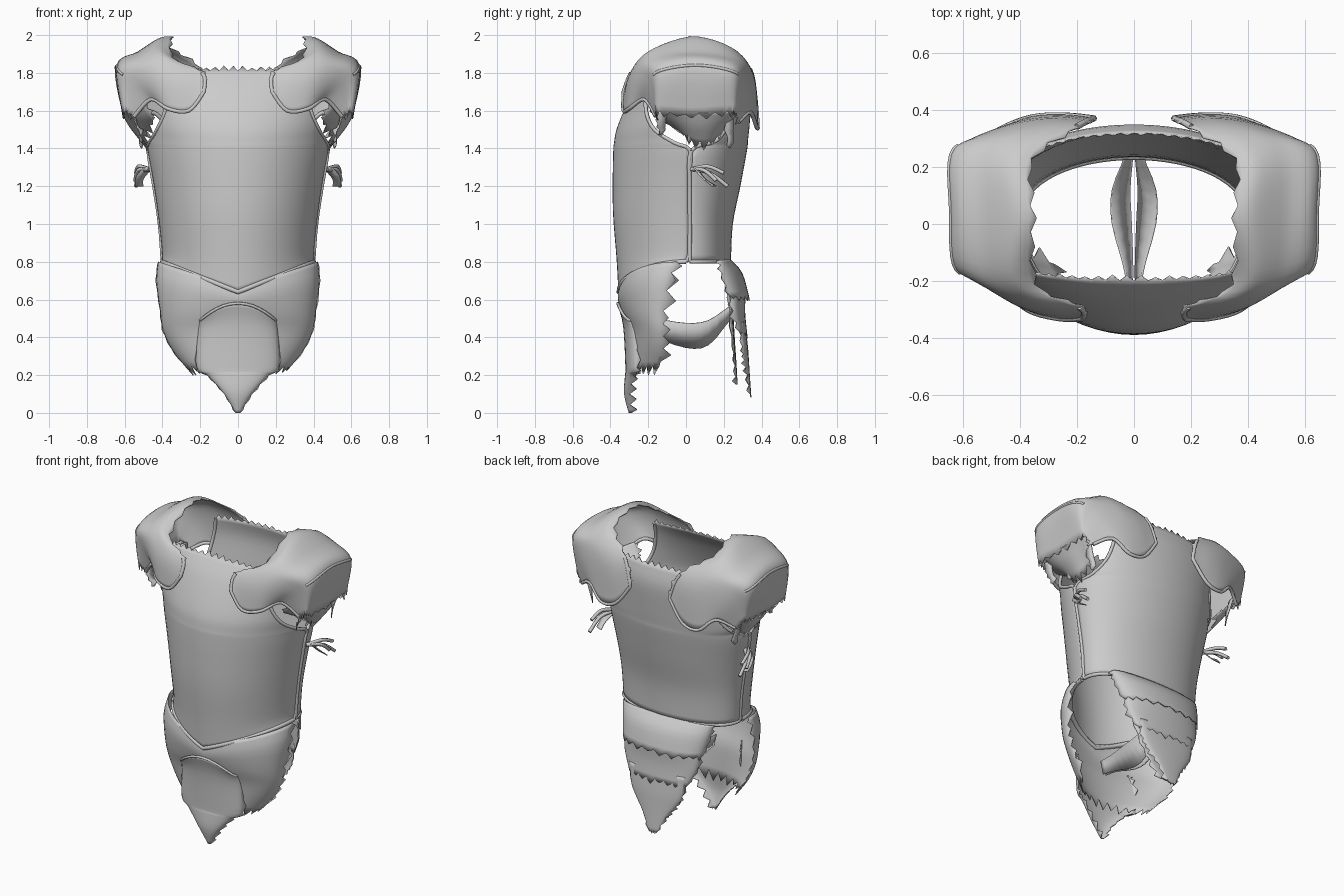
import bpy, math, random
from mathutils import Vector

random.seed(4)
if "Cube" in bpy.data.objects:
    bpy.data.objects.remove(bpy.data.objects["Cube"], do_unlink=True)

steel = bpy.data.materials.new("grey_steel")
steel.use_nodes = True
steel.diffuse_color = (0.6, 0.6, 0.6, 1)
steel.node_tree.nodes["Principled BSDF"].inputs["Base Color"].default_value = (0.6, 0.6, 0.6, 1)


def spline(points, steps):
    """Smooth line through the points."""
    out = []
    last = len(points) - 1
    for i in range(last):
        a, b = points[max(i - 1, 0)], points[i]
        c, d = points[i + 1], points[min(i + 2, last)]
        for k in range(steps):
            t = k / steps
            out.append(0.5 * (2 * b + (c - a) * t + (2 * a - 5 * b + 4 * c - d) * t ** 2
                              + (3 * b - a - 3 * c + d) * t ** 3))
    return out + [points[last].copy()]


def fray(edge, inner, amount):
    """Pull every other edge point outward to make ragged teeth."""
    for i in range(1, len(edge) - 1, 2):
        edge[i] += (edge[i] - inner[i]).normalized() * amount * random.uniform(0.4, 1)


def loft(name, rows, steps=4, cross=1, mirror=False, end=0, left=0, right=0):
    """Sheet through rows of control points, with optional ragged edges."""
    if cross > 1:
        rows = [spline(r, cross) for r in rows]
    columns = [spline(list(c), steps) for c in zip(*rows)]
    grid = [list(r) for r in zip(*columns)]
    clean = [[p.copy() for p in r] for r in grid]
    if end:
        fray(grid[-1], grid[-2], end)
    for side, near, amount in ((0, 1, left), (-1, -2, right)):
        if amount:
            edge = [r[side] for r in grid]
            fray(edge, [r[near] for r in grid], amount)
    w = len(grid[0])
    faces = [(j * w + i, j * w + i + 1, (j + 1) * w + i + 1, (j + 1) * w + i)
             for j in range(len(grid) - 1) for i in range(w - 1)]
    mesh = bpy.data.meshes.new(name)
    mesh.from_pydata([p for r in grid for p in r], [], faces)
    mesh.materials.append(steel)
    obj = bpy.data.objects.new(name, mesh)
    bpy.context.collection.objects.link(obj)
    if mirror:
        obj.modifiers.new("Mirror", "MIRROR").use_mirror_merge = False
    solid = obj.modifiers.new("Thickness", "SOLIDIFY")
    solid.thickness = 0.006
    solid.offset = 0
    return clean


def shell(name, profile, columns=32, fullness=1.0, bend=1, **options):
    """Curved plate: each row is height, half width, edge y, centre y, edge lift, reach round the side."""
    rows = []
    for z, half, edge_y, mid_y, lift, reach in profile:
        row = []
        for i in range(columns + 1):
            a = math.pi / 2 * reach * (2 * i / columns - 1)
            s, c = math.sin(a), max(math.cos(a), 0)
            y = edge_y + (mid_y - edge_y) * c ** fullness
            row.append(Vector((half * s, y, z + lift * abs(s) ** bend)))
        rows.append(row)
    return loft(name, rows, **options)


def tube(name, points, radius, mirror=True):
    """Rolled rim or cord along a path."""
    data = bpy.data.curves.new(name, "CURVE")
    data.dimensions = "3D"
    data.bevel_depth = radius
    data.bevel_resolution = 1
    data.use_fill_caps = True
    for sign in ((1, -1) if mirror else (1,)):
        s = data.splines.new("POLY")
        s.points.add(len(points) - 1)
        for p, co in zip(s.points, points):
            p.co = (sign * co[0], co[1], co[2], 1)
    data.materials.append(steel)
    bpy.context.collection.objects.link(bpy.data.objects.new(name, data))


def vectors(*points):
    return [Vector(p) for p in points]


# Breastplate and backplate, open at the neck and arms
front = shell("breastplate", [
    (.64, .40, .0, -.355, .16, 1), (.82, .40, .02, -.365, .04, 1), (1.05, .42, .02, -.383, 0, 1),
    (1.25, .45, .02, -.385, 0, 1), (1.39, .475, .02, -.382, 0, 1), (1.43, .48, .015, -.378, 0, .86),
    (1.5, .48, -.02, -.365, 0, .7), (1.6, .465, -.08, -.325, 0, .62),
    (1.72, .45, -.12, -.265, 0, .59), (1.81, .44, -.14, -.2, 0, .585)], fullness=1.08, end=.035)
back = shell("backplate", [
    (.8, .40, .02, .235, 0, 1), (1.0, .415, .02, .245, 0, 1), (1.2, .445, .02, .285, 0, 1),
    (1.39, .475, .03, .32, 0, 1), (1.44, .48, .04, .325, 0, .75), (1.54, .475, .06, .335, 0, .61),
    (1.7, .46, .12, .345, 0, .57), (1.81, .45, .14, .32, 0, .55)], fullness=.92, end=.03)

# Rolled rims of the torso
tube("waist_rim", front[0], .014, False)
tube("back_waist_rim", back[0], .011, False)
for label, grid, seam in (("front", front, 16), ("back", back, 12)):
    edge = [r[-1] for r in grid]
    tube(label + "_side_seam", edge[:seam + 1], .011)
    tube(label + "_armhole_rim", edge[seam:], .011)

# Front skirt and pointed centre plate
shell("front_skirt", [
    (.66, .42, -.05, -.35, .14, 1), (.6, .43, -.09, -.358, .1, 1), (.53, .41, -.12, -.335, .01, 1),
    (.44, .395, -.12, -.3, 0, 1), (.34, .35, -.12, -.29, 0, 1), (.25, .28, -.14, -.285, 0, 1)],
    columns=26, steps=3, end=.07, left=.06, right=.06)
plate = shell("front_centre_plate", [
    (.58, .2, -.29, -.362, -.09, 1), (.46, .21, -.265, -.33, -.03, 1), (.24, .215, -.26, -.318, 0, 1),
    (.2, .16, -.28, -.32, 0, 1), (.1, .07, -.3, -.325, 0, 1), (0, .01, -.29, -.3, 0, 1)],
    columns=16, bend=2, left=.04, right=.04)
tube("centre_plate_rim", plate[0], .008, False)

# Back skirt in three overlapping tiers over a flat lining
shell("back_skirt_upper", [
    (.81, .32, .18, .235, 0, 1), (.74, .31, .19, .295, 0, 1), (.62, .28, .23, .33, 0, 1)],
    columns=20, end=.03, left=.03, right=.03)
shell("back_skirt_middle", [
    (.66, .27, .23, .315, 0, 1), (.54, .26, .25, .31, 0, 1), (.43, .21, .28, .32, 0, 1)],
    columns=20, end=.04, left=.03, right=.03)
shell("back_skirt_lower", [
    (.48, .2, .29, .31, 0, 1), (.35, .18, .3, .325, 0, 1), (.28, .14, .31, .33, 0, 1),
    (.2, .08, .325, .335, 0, 1), (.1, .03, .34, .342, 0, 1)],
    columns=12, end=.02, left=.03, right=.03)
shell("back_skirt_lining", [
    (.66, .2, .225, .24, 0, 1), (.4, .17, .245, .255, 0, 1), (.25, .09, .26, .265, 0, 1),
    (.15, .02, .265, .27, 0, 1)], columns=10, left=.03, right=.03)

# Strap between the legs, made of two folded halves
loft("leg_strap", [
    vectors((.03, -.27, .5), (.01, -.27, .42)), vectors((.03, -.17, .5), (.005, -.17, .4)),
    vectors((.075, 0, .475), (.01, 0, .345)), vectors((.075, .12, .49), (.015, .12, .36)),
    vectors((.03, .24, .57), (.005, .24, .5)), vectors((.03, .31, .6), (.005, .31, .54))],
    steps=3, mirror=True)

# Shoulder guards: inner edge to outer edge, front flap over the top to the back flap
guard = loft("shoulder_guard", [
    vectors((.18, -.33, 1.7), (.26, -.33, 1.6), (.37, -.3, 1.61), (.46, -.22, 1.66), (.55, -.16, 1.57)),
    vectors((.19, -.29, 1.8), (.3, -.3, 1.78), (.43, -.27, 1.79), (.56, -.19, 1.75), (.58, -.16, 1.6)),
    vectors((.35, -.21, 1.88), (.42, -.2, 1.91), (.51, -.18, 1.88), (.63, -.14, 1.81), (.61, -.14, 1.6)),
    vectors((.36, .02, 1.99), (.42, .02, 1.98), (.53, .03, 1.91), (.64, .05, 1.84), (.61, .03, 1.58)),
    vectors((.36, .23, 1.93), (.42, .24, 1.93), (.52, .25, 1.88), (.64, .24, 1.81), (.61, .22, 1.6)),
    vectors((.2, .34, 1.82), (.3, .355, 1.79), (.42, .34, 1.79), (.56, .3, 1.75), (.6, .26, 1.6)),
    vectors((.14, .37, 1.66), (.24, .38, 1.53), (.35, .375, 1.51), (.45, .34, 1.59), (.55, .28, 1.54))],
    steps=5, cross=5, mirror=True, left=.025, right=.04)
tube("shoulder_front_rim", [r[0] for r in guard[5:0:-1]] + guard[0], .011)
tube("shoulder_back_rim", [r[0] for r in guard[-6:-1]] + guard[-1], .011)
tube("shoulder_ridge", [r[15] for r in guard[8:23]], .008)

# Torn sleeve lining under each shoulder guard
loft("sleeve_lining", [
    vectors((.5, -.19, 1.64), (.59, -.1, 1.6), (.61, .03, 1.59), (.61, .14, 1.59), (.59, .25, 1.6)),
    vectors((.46, -.17, 1.58), (.54, -.08, 1.55), (.57, .03, 1.52), (.57, .13, 1.52), (.54, .22, 1.54)),
    vectors((.45, -.13, 1.55), (.49, -.04, 1.5), (.51, .03, 1.45), (.51, .12, 1.44), (.49, .2, 1.5))],
    cross=4, mirror=True, end=.06, left=.03, right=.03)
for y, low in ((-.13, 1.47), (.02, 1.43), (.23, 1.4)):
    loft("sleeve_rag", [
        vectors((.56, y - .02, 1.6), (.55, y + .03, 1.6)),
        vectors((.54, y - .02, 1.53), (.53, y + .02, 1.52)),
        vectors((.51, y, low), (.5, y + .02, low + .03))], mirror=True, left=.015)

# Knotted side ties
for tip in ((.54, .22, 1.2), (.545, .16, 1.23), (.54, .2, 1.27)):
    tip = Vector(tip)
    knot = Vector((.47, .03, 1.29))
    middle = (knot + tip) / 2 + Vector((.02, 0, .025))
    tube("side_tie", spline([knot, middle, tip], 4), .011)
loft("side_tie_end", [
    vectors((.45, .06, 1.3), (.5, .04, 1.3)), vectors((.5, .1, 1.24), (.54, .08, 1.25)),
    vectors((.5, .16, 1.2), (.545, .14, 1.2))], mirror=True)

# Smooth shading with sharp edges kept
bpy.ops.object.select_all(action="DESELECT")
for obj in bpy.context.collection.objects:
    if obj.type == "MESH":
        obj.select_set(True)
        bpy.context.view_layer.objects.active = obj
bpy.ops.object.shade_smooth_by_angle(angle=math.radians(40))
